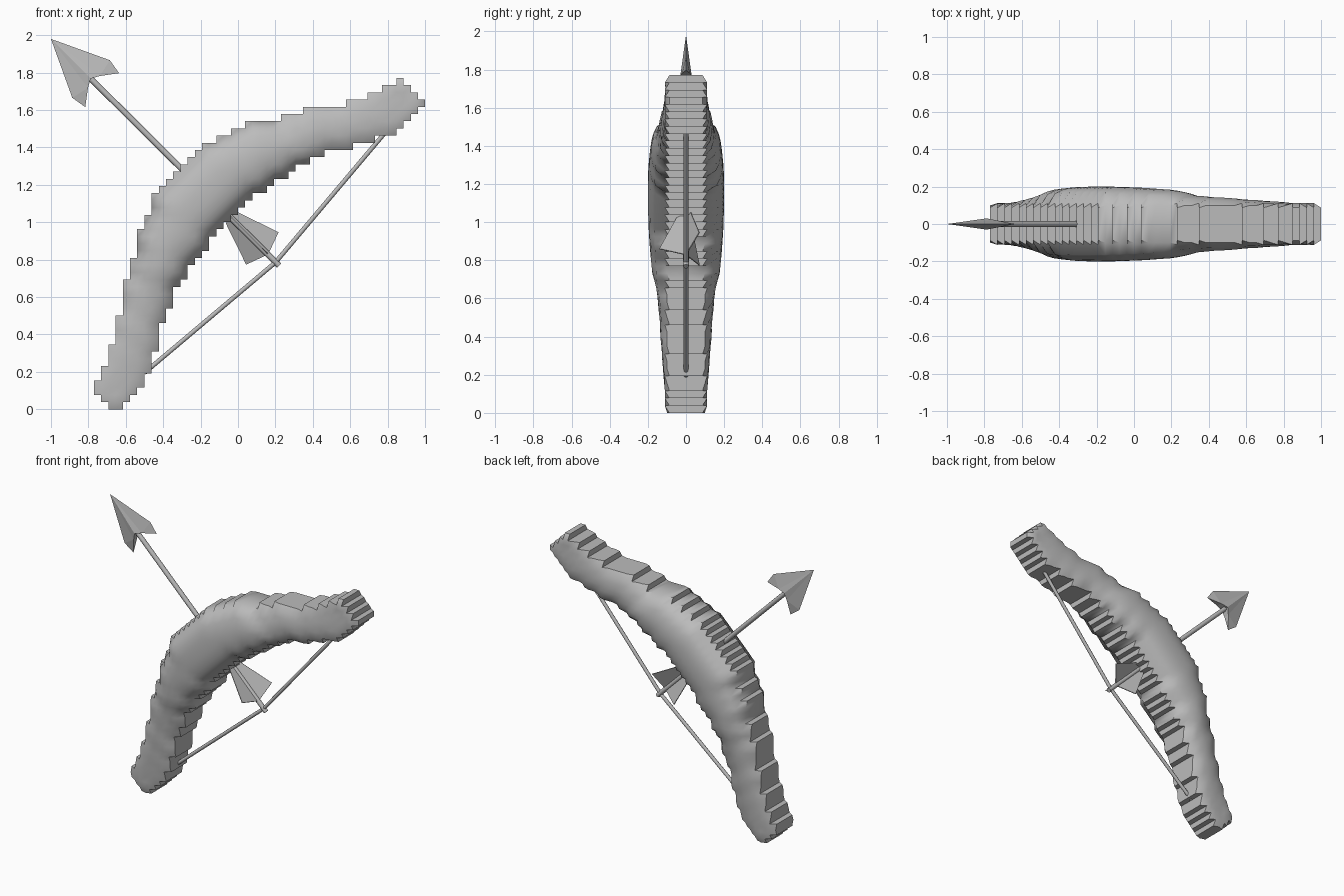
import bpy, bmesh, math
from mathutils import Vector

if "Cube" in bpy.data.objects:
    bpy.data.objects.remove(bpy.data.objects["Cube"])

grey = bpy.data.materials.new("plain grey")
grey.use_nodes = True
grey.diffuse_color = (0.5, 0.5, 0.5, 1)
grey.node_tree.nodes["Principled BSDF"].inputs["Base Color"].default_value = grey.diffuse_color


def finish(name, bm, smooth_angle=None):
    bmesh.ops.recalc_face_normals(bm, faces=bm.faces)
    mesh = bpy.data.meshes.new(name)
    bm.to_mesh(mesh)
    bm.free()
    obj = bpy.data.objects.new(name, mesh)
    bpy.context.collection.objects.link(obj)
    mesh.materials.append(grey)
    if smooth_angle:
        bpy.ops.object.select_all(action='DESELECT')
        obj.select_set(True)
        bpy.context.view_layer.objects.active = obj
        bpy.ops.object.shade_smooth_by_angle(angle=math.radians(smooth_angle))
    return obj


def rod(name, start, end, radius, sides):
    start, end = Vector(start), Vector(end)
    bm = bmesh.new()
    bmesh.ops.create_cone(bm, cap_ends=True, segments=sides, radius1=radius,
                          radius2=radius, depth=(end - start).length)
    turn = (end - start).to_track_quat('Z', 'Y').to_matrix()
    bmesh.ops.rotate(bm, matrix=turn, verts=bm.verts)
    bmesh.ops.translate(bm, vec=(start + end) / 2, verts=bm.verts)
    return finish(name, bm, 50)


# Bow limb outline: first and last column of each row of square cells
CELL = 0.0385
left = [-18, -19, -20, -20, -19, -19] + [-18] * 3 + [-17] * 4 + [-16] * 5 + [-15] * 3
left += [-14] * 4 + [-13] * 2 + [-12] * 3 + list(range(-11, -4)) + [-3, -1, 1, 6, 9, 15, 18, 20, 22]
right = [-16, -15, -14, -13, -13] + [-12] * 3 + [-11] * 4 + [-10] * 2 + [-9] * 3
right += [-8, -7, -7, -6, -5, -4, -4, -3, -2, -1, 0, 1, 2, 4, 5, 7, 8, 10, 12, 16, 19]
right += [22, 23, 24, 25, 26, 25, 24, 23]
cells = {(i, k) for k, (a, b) in enumerate(zip(left, right)) for i in range(a, b)}
corners = {(i + a, k + b) for i, k in cells for a in (0, 1) for b in (0, 1)}


def coverage(p):
    return sum((p[0] - a, p[1] - b) in cells for a in (0, 1) for b in (0, 1))


rim = [p for p in corners if coverage(p) < 4]


def spine_depth(p):
    # Thick grip with a ledge, tapering to both tips
    a = abs((p[0] + p[1]) * CELL / math.sqrt(2) - 0.69)
    if a < 0.48:
        return 0.2 - 0.02 * (a / 0.48) ** 2
    if a < 0.56:
        return 0.18 - 0.025 * (a - 0.48) / 0.08
    return 0.155 - 0.05 * min((a - 0.56) / 0.59, 1)


def depth(p):
    n = coverage(p)
    if n < 4:
        return 0.075 + 0.012 * n
    d = min(math.dist(p, q) for q in rim) * CELL
    bulge = math.sqrt(1 - (1 - min(d / 0.16, 1)) ** 2)
    return 0.1 + (spine_depth(p) - 0.1) * bulge


# Bow limb: puffed front and back sheets joined by stepped walls
bm = bmesh.new()
front, back = {}, {}
for p in sorted(corners):
    y = depth(p)
    front[p] = bm.verts.new((p[0] * CELL, -y, p[1] * CELL))
    back[p] = bm.verts.new((p[0] * CELL, y, p[1] * CELL))
for i, k in sorted(cells):
    loop = [(i, k), (i + 1, k), (i + 1, k + 1), (i, k + 1)]
    bm.faces.new([front[p] for p in loop])
    bm.faces.new([back[p] for p in reversed(loop)])
    for n, (di, dk) in enumerate([(0, -1), (1, 0), (0, 1), (-1, 0)]):
        if (i + di, k + dk) not in cells:
            p, q = loop[n], loop[(n + 1) % 4]
            bm.faces.new([front[q], front[p], back[p], back[q]])
finish("bow_limb", bm, 42)

# Bowstring
nock = (0.2, 0, 0.785)
rod("lower_string", (-0.5, 0, 0.195), nock, 0.012, 8)
rod("upper_string", nock, (0.8, 0, 1.495), 0.012, 8)

# Arrow axes: along the flight and across it
along = Vector((-1, 0, 1)).normalized()
across = Vector((1, 0, 1)).normalized()
front_axis = Vector((0, -1, 0))
tip = Vector((-1, 0, 1.98))
rod("arrow_shaft", (0.22, 0, 0.768), tip - along * 0.27, 0.016, 8)

# Arrowhead: ridged blade with swept barbs
bm = bmesh.new()
point = bm.verts.new(tip)
ridge = {s: bm.verts.new(tip - along * 0.3 + front_axis * 0.03 * s) for s in (1, -1)}
for side in (1, -1):
    corner = bm.verts.new(tip - along * 0.303 + across * 0.142 * side)
    barb = bm.verts.new(tip - along * 0.387 + across * 0.128 * side)
    notch = {s: bm.verts.new(tip - along * 0.325 + across * 0.045 * side + front_axis * 0.02 * s)
             for s in (1, -1)}
    for s in (1, -1):
        bm.faces.new([point, ridge[s], notch[s]])
        bm.faces.new([point, notch[s], corner])
        bm.faces.new([corner, notch[s], barb])
    bm.faces.new([notch[1], notch[-1], barb])
    bm.faces.new([ridge[1], ridge[-1], notch[-1], notch[1]])
finish("arrowhead", bm)

# Three feathers evenly spaced around the shaft
axis_base = across * (0.99 / math.sqrt(2))
profile = [(0.78, 0), (0.745, 0.05), (0.516, 0.14), (0.475, 0.01)]
for n in range(3):
    angle = n * math.tau / 3
    out = front_axis * math.cos(angle) + across * math.sin(angle)
    bm = bmesh.new()
    bm.faces.new([bm.verts.new(axis_base + along * s + out * r) for s, r in profile])
    feather = finish(f"feather_{n + 1}", bm)
    thick = feather.modifiers.new("thickness", 'SOLIDIFY')
    thick.thickness = 0.005
    thick.offset = 0
